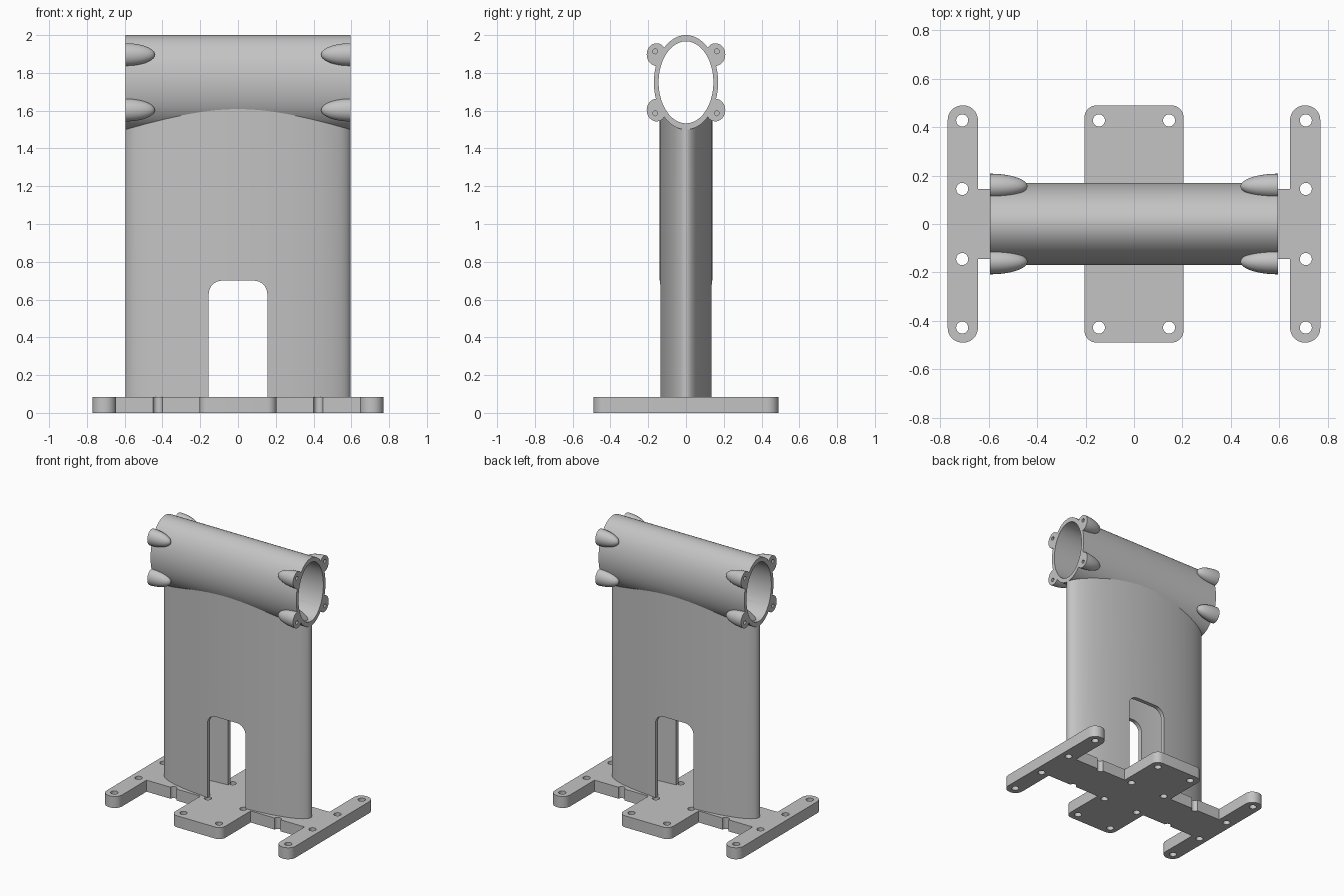
import bpy, bmesh
from math import sin, cos, pi, radians
from mathutils import Vector

cube = bpy.data.objects.get("Cube")
if cube:
    bpy.data.objects.remove(cube, do_unlink=True)

grey = bpy.data.materials.new("plain_grey")
grey.use_nodes = True
grey.diffuse_color = (0.55, 0.55, 0.55, 1)
grey.node_tree.nodes["Principled BSDF"].inputs["Base Color"].default_value = grey.diffuse_color

ALONG_X = (pi / 2, 0, pi / 2)
ALONG_Y = (pi / 2, 0, 0)
HALF = 0.595          # half length of tube and column
TUBE_Z = 1.75
PLATE = 0.085         # base plate thickness


def ellipse(a, b, cx=0, cy=0, n=96):
    return [(cx + a * cos(2 * pi * i / n), cy + b * sin(2 * pi * i / n)) for i in range(n)]


def rounded(corners, steps=8):
    """Outline from (x, y, radius) right-angled corners."""
    out = []
    for i, (x, y, r) in enumerate(corners):
        p = Vector((x, y))
        if r == 0:
            out.append((x, y))
            continue
        before = (Vector(corners[i - 1][:2]) - p).normalized()
        after = (Vector(corners[(i + 1) % len(corners)][:2]) - p).normalized()
        centre = p + (before + after) * r
        for k in range(steps + 1):
            t = k / steps * pi / 2
            out.append(tuple(centre - after * r * cos(t) - before * r * sin(t)))
    return out


def prism(name, outlines, depth, loc=(0, 0, 0), rot=(0, 0, 0)):
    """Filled outlines (inner ones become holes) extruded about loc."""
    cu = bpy.data.curves.new(name, "CURVE")
    cu.dimensions = "2D"
    cu.fill_mode = "BOTH"
    cu.extrude = depth / 2
    for pts in outlines:
        sp = cu.splines.new("POLY")
        sp.points.add(len(pts) - 1)
        for p, (x, y) in zip(sp.points, pts):
            p.co = (x, y, 0, 1)
        sp.use_cyclic_u = True
    tmp = bpy.data.objects.new(name, cu)
    bpy.context.collection.objects.link(tmp)
    bpy.context.view_layer.update()
    dg = bpy.context.evaluated_depsgraph_get()
    me = bpy.data.meshes.new_from_object(tmp.evaluated_get(dg))
    bpy.data.objects.remove(tmp, do_unlink=True)
    bm = bmesh.new()
    bm.from_mesh(me)
    bmesh.ops.remove_doubles(bm, verts=bm.verts, dist=0.00005)
    bmesh.ops.recalc_face_normals(bm, faces=bm.faces)
    bm.to_mesh(me)
    bm.free()
    return add(name, me, loc, rot)


def add(name, me, loc=(0, 0, 0), rot=(0, 0, 0)):
    me.materials.clear()
    me.materials.append(grey)
    ob = bpy.data.objects.new(name, me)
    ob.location, ob.rotation_euler = loc, rot
    bpy.context.collection.objects.link(ob)
    return ob


def combine(ob, tools, operation):
    """Apply boolean tools to an object, then discard the tools."""
    for tool in tools:
        mod = ob.modifiers.new("cut", "BOOLEAN")
        mod.operation, mod.solver, mod.object = operation, "EXACT", tool
    bpy.context.view_layer.update()
    me = bpy.data.meshes.new_from_object(ob.evaluated_get(bpy.context.evaluated_depsgraph_get()))
    ob.modifiers.clear()
    ob.data = me
    for tool in tools:
        bpy.data.objects.remove(tool, do_unlink=True)


def finish(ob):
    bpy.ops.object.select_all(action="DESELECT")
    ob.select_set(True)
    bpy.context.view_layer.objects.active = ob
    bpy.ops.object.shade_smooth_by_angle(angle=radians(30))


def hollow():
    return prism("hollow_cutter", [ellipse(0.565, 0.11)], TUBE_Z, (0, 0, TUBE_Z / 2))


def lug(x, y, z):
    bm = bmesh.new()
    bmesh.ops.create_uvsphere(bm, u_segments=32, v_segments=20, radius=1)
    bmesh.ops.scale(bm, vec=(0.052, 0.06, 0.155), verts=bm.verts)
    me = bpy.data.meshes.new("lug")
    bm.to_mesh(me)
    bm.free()
    return add("lug", me, (x, y, z), ALONG_X)


# Base plate: quarter outline mirrored, with notches and bolt holes
quarter = [(0.77, 0.49, 0.06), (0.645, 0.49, 0.06), (0.645, 0.145, 0)]
quarter += [(0.425 + 0.025 * cos(pi * k / 8), 0.145 - 0.025 * sin(pi * k / 8), 0) for k in range(9)]
quarter += [(0.205, 0.145, 0), (0.205, 0.49, 0.05)]
top = quarter + [(-x, y, r) for x, y, r in reversed(quarter)]
outline = rounded(top + [(x, -y, r) for x, y, r in reversed(top)])
holes = [ellipse(0.025, 0.025, sx * x, sy * y, 24)
         for x in (0.145, 0.71) for y in (0.145, 0.428) for sx in (1, -1) for sy in (1, -1)]
base = prism("base_plate", [outline] + holes, PLATE, (0, 0, PLATE / 2))
finish(base)

# Oval column: hollow, shaped to the tube, with a doorway front and back
low = PLATE - 0.003
column = prism("column", [ellipse(HALF, 0.14)], TUBE_Z - low, (0, 0, (TUBE_Z + low) / 2))
door = rounded([(0.155, -0.1, 0), (0.155, 0.7, 0.07), (-0.155, 0.7, 0.07), (-0.155, -0.1, 0)])
combine(column, [
    prism("tube_cutter", [ellipse(0.17, 0.25)], 2, (0, 0, TUBE_Z), ALONG_X),
    hollow(),
    prism("door_cutter", [door], 1, rot=ALONG_Y),
], "DIFFERENCE")
finish(column)

# Oval tube with four tapered screw lugs at each end
tube = prism("tube", [ellipse(0.17, 0.25)], 1.5, (0, 0, TUBE_Z), ALONG_X)
spots = [(sx, sy, sz) for sx in (1, -1) for sy in (1, -1) for sz in (1, -1)]
combine(tube, [lug(sx * HALF, sy * 0.156, TUBE_Z + sz * 0.147) for sx, sy, sz in spots], "UNION")
square = [(-1, -1), (1, -1), (1, 1), (-1, 1)]
combine(tube, [prism("end_trim", [square], 2 * HALF, (0, 0, TUBE_Z), ALONG_X)], "INTERSECT")
cutters = [prism("bore_cutter", [ellipse(0.145, 0.217)], 2, (0, 0, TUBE_Z), ALONG_X), hollow()]
cutters += [prism("screw_cutter", [ellipse(0.013, 0.013, n=16)], 0.14,
                  (sx * HALF, sy * 0.163, TUBE_Z + sz * 0.164), ALONG_X) for sx, sy, sz in spots]
combine(tube, cutters, "DIFFERENCE")
finish(tube)
